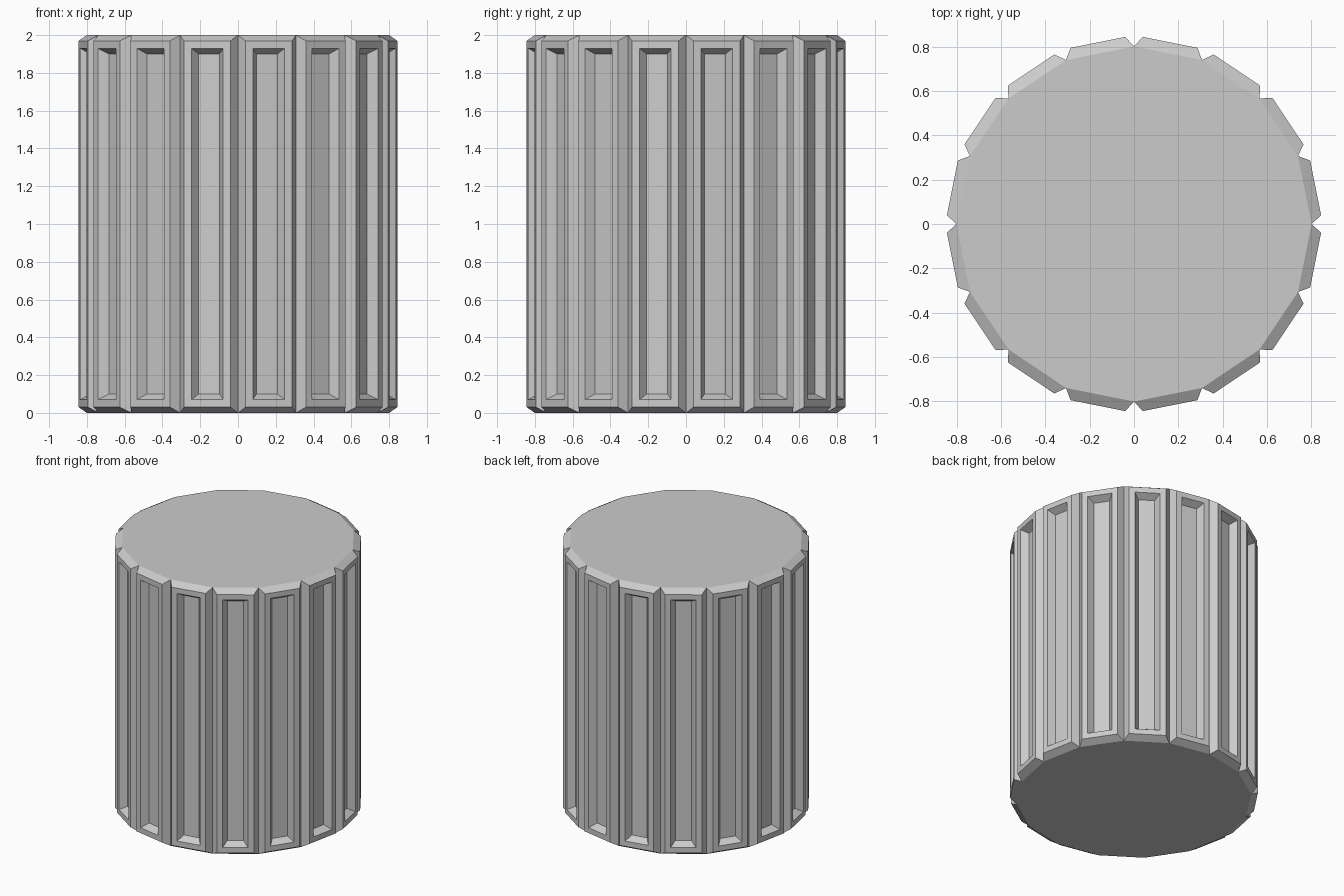
import bpy, bmesh
from mathutils import Matrix

if "Cube" in bpy.data.objects:
    bpy.data.objects.remove(bpy.data.objects["Cube"])

SIDES, RADIUS, HEIGHT = 16, 0.80, 2.0

# Core: 16-sided drum
bm = bmesh.new()
bmesh.ops.create_cone(bm, cap_ends=True, cap_tris=False, segments=SIDES,
                      radius1=RADIUS, radius2=RADIUS, depth=HEIGHT,
                      matrix=Matrix.Translation((0, 0, HEIGHT / 2)))
bm.normal_update()


def inset_panels(thickness, depth):
    bmesh.ops.inset_individual(bm, faces=panels, thickness=thickness,
                               depth=depth, use_even_offset=True)
    bm.normal_update()


# Side panels: bevelled raised plate, flat rim, then a sloped recess
panels = [f for f in bm.faces if abs(f.normal.z) < 0.5]
inset_panels(0.03, 0.05)
inset_panels(0.04, 0.0)
inset_panels(0.03, -0.05)

mesh = bpy.data.meshes.new("panelled_drum")
bm.to_mesh(mesh)
bm.free()
drum = bpy.data.objects.new("panelled_drum", mesh)
bpy.context.collection.objects.link(drum)
